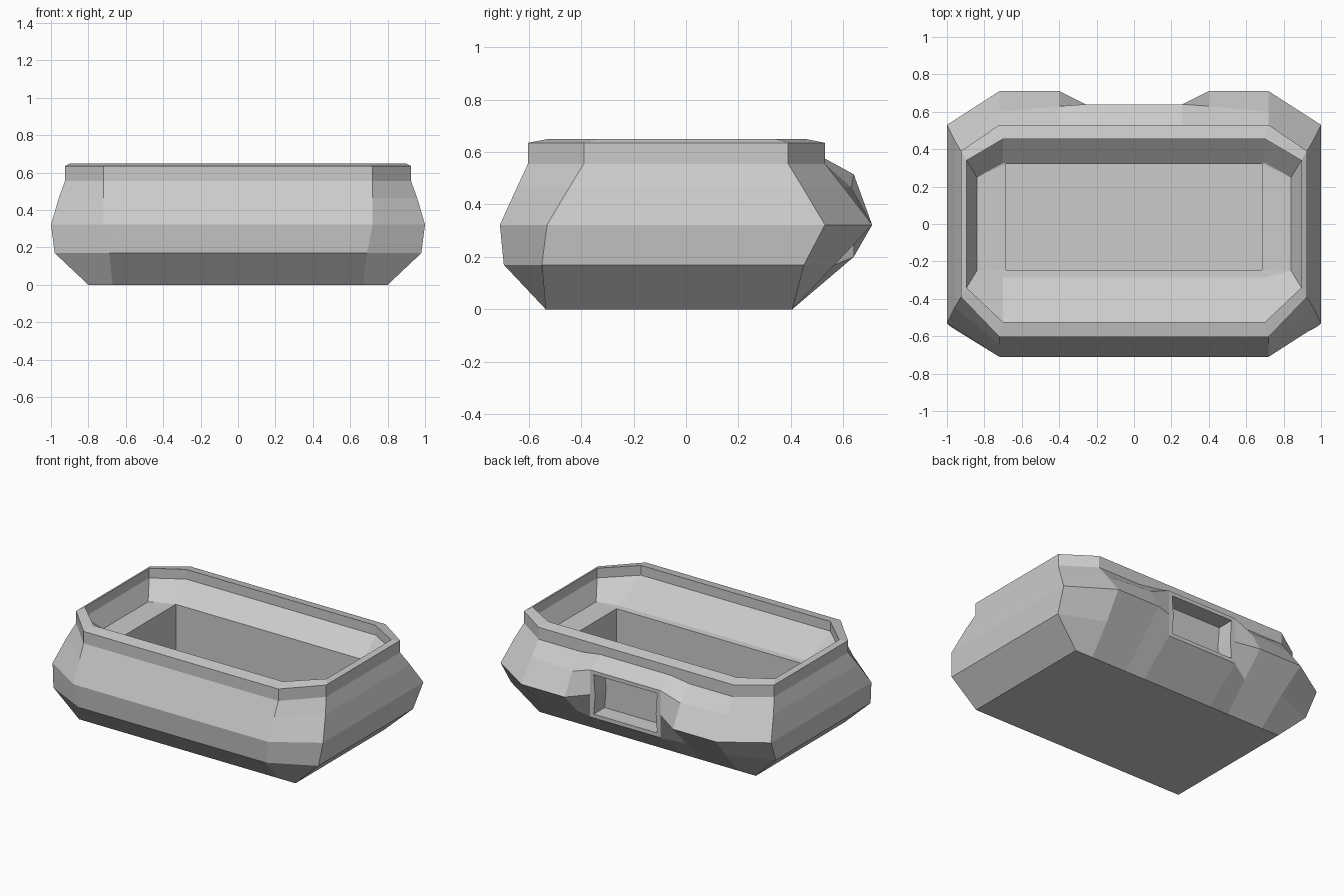
import bpy, bmesh

if "Cube" in bpy.data.objects:
    bpy.data.objects.remove(bpy.data.objects["Cube"])


def half_ring(z, fx, fy, sx, sfy, sby, bx, by, mid=None, near=None):
    """Right half of an octagonal section, front to back.
    near / mid = (y, z) overrides for the back points beside the window."""
    ny, nz = near or (by, z)
    my, mz = mid or (by, z)
    return [(fx, fy, z), (sx, sfy, z), (sx, sby, z), (bx, by, z),
            (0.40, ny, nz), (0.26, my, mz)]


sections = [
    # outer body, bottom to rim
    half_ring(0.0, 0.67, -0.535, 0.80, -0.535, 0.405, 0.67, 0.405),
    half_ring(0.17, 0.69, -0.695, 0.98, -0.55, 0.45, 0.69, 0.567, mid=(0.64, 0.20)),
    half_ring(0.322, 0.72, -0.71, 1.00, -0.53, 0.53, 0.72, 0.71, mid=(0.64, 0.35)),
    half_ring(0.465, 0.72, -0.645, 0.958, -0.445, 0.445, 0.72, 0.60,
              mid=(0.64, 0.515), near=(0.63, 0.465)),
    half_ring(0.555, 0.72, -0.603, 0.925, -0.39, 0.39, 0.72, 0.53, mid=(0.53, 0.575)),
    half_ring(0.635, 0.72, -0.603, 0.925, -0.39, 0.39, 0.72, 0.53),
    # rim and stepped interior
    half_ring(0.65, 0.70, -0.525, 0.895, -0.34, 0.34, 0.70, 0.455),
    half_ring(0.585, 0.70, -0.525, 0.895, -0.34, 0.34, 0.70, 0.455),
    half_ring(0.475, 0.70, -0.285, 0.84, -0.25, 0.25, 0.70, 0.326),
    half_ring(0.472, 0.685, -0.245, 0.685, -0.245, 0.322, 0.685, 0.322),
    half_ring(0.10, 0.685, -0.245, 0.685, -0.245, 0.322, 0.685, 0.322),
]

bm = bmesh.new()
rings = []
for half in sections:
    full = half + [(-x, y, z) for x, y, z in reversed(half)]
    rings.append([bm.verts.new(p) for p in full])

# skin between sections, remembering the flat window panel at the back
panel = []
n = len(rings[0])
for k in range(len(rings) - 1):
    a, b = rings[k], rings[k + 1]
    for i in range(n):
        j = (i + 1) % n
        f = bm.faces.new((a[i], a[j], b[j], b[i]))
        if i == 5 and k in (1, 2):
            panel.append(f)
bm.faces.new(list(reversed(rings[0])))
bm.faces.new(rings[-1])
bm.normal_update()

# window frame and blind recess
panel = bmesh.ops.dissolve_faces(bm, faces=panel)["region"]
bmesh.ops.inset_region(bm, faces=panel, thickness=0.036, depth=0.0)
bmesh.ops.inset_region(bm, faces=panel, thickness=0.0005, depth=-0.115)

bmesh.ops.remove_doubles(bm, verts=bm.verts[:], dist=0.0002)
bmesh.ops.dissolve_degenerate(bm, edges=bm.edges[:], dist=0.0002)
bmesh.ops.recalc_face_normals(bm, faces=bm.faces[:])

mesh = bpy.data.meshes.new("tub_body")
bm.to_mesh(mesh)
bm.free()
bpy.context.collection.objects.link(bpy.data.objects.new("tub_body", mesh))
